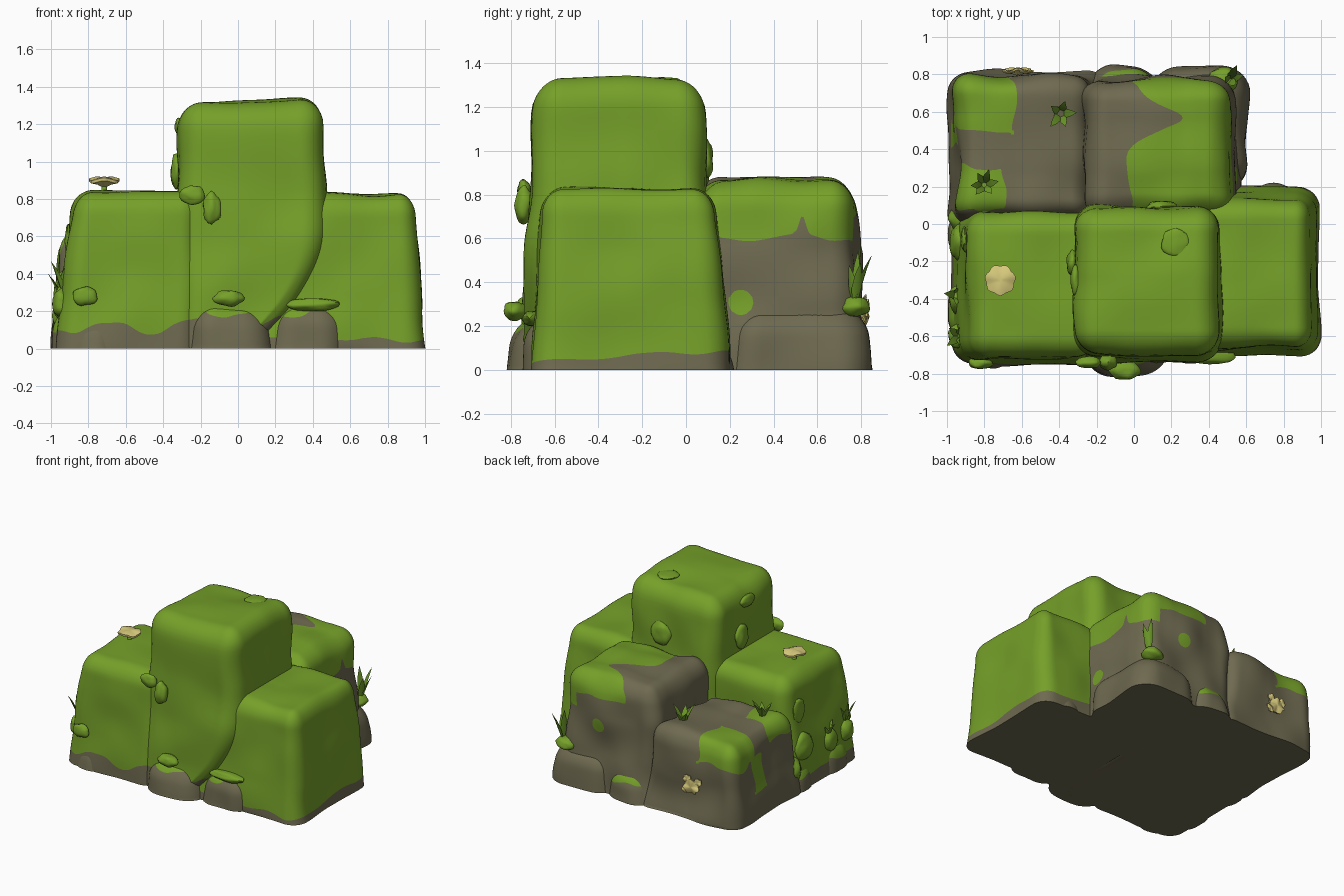
import bpy, bmesh, math, random
from mathutils import Vector, Matrix, noise

if "Cube" in bpy.data.objects:
    bpy.data.objects.remove(bpy.data.objects["Cube"])

random.seed(4)

def material(name, color):
    m = bpy.data.materials.new(name)
    m.diffuse_color = (*color, 1)
    m.use_nodes = True
    m.node_tree.nodes["Principled BSDF"].inputs["Base Color"].default_value = m.diffuse_color
    return m

STONE = material("stone", (0.156, 0.143, 0.080))
MOSS = material("moss", (0.178, 0.350, 0.022))
GRASS = material("grass", (0.150, 0.310, 0.022))
CREAM = material("cream_fungus", (0.680, 0.590, 0.200))

def split_border(bm, rule):
    """Cut the mesh along the line where the rule changes, for a clean colour edge."""
    new = []
    for e in [e for e in bm.edges if rule(e.verts[0].co) != rule(e.verts[1].co)]:
        a, b = e.verts
        start, lo, hi = rule(a.co), 0.0, 1.0
        for _ in range(7):
            mid = (lo + hi) / 2
            if rule(a.co.lerp(b.co, mid)) == start:
                lo = mid
            else:
                hi = mid
        new.append(bmesh.utils.edge_split(e, a, min(0.95, max(0.05, lo)))[1])
    if new:
        bmesh.ops.connect_verts(bm, verts=new)

def finish(bm, name, mats, rule=None):
    if rule:
        split_border(bm, rule)
    for f in bm.faces:
        f.smooth = True
        if rule:
            f.material_index = int(rule(f.calc_center_median()))
    me = bpy.data.meshes.new(name)
    bm.to_mesh(me)
    bm.free()
    for m in mats:
        me.materials.append(m)
    me.set_sharp_from_angle(angle=math.radians(50))
    ob = bpy.data.objects.new(name, me)
    bpy.context.collection.objects.link(ob)
    return ob

def wobble(p, scale=5, seed=0.0):
    return noise.noise(p * scale + Vector((seed, seed * 2, 7)))

def rock(name, base, top, height, r, rule, cuts=36, rough=0.02, bend=None):
    """Rounded block whose footprint blends from base to top (x0, x1, y0, y1)."""
    bm = bmesh.new()
    bmesh.ops.create_cube(bm, size=2)
    bmesh.ops.subdivide_edges(bm, edges=bm.edges[:], cuts=cuts, use_grid_fill=True)
    half = Vector(((base[1] - base[0]) / 2, (base[3] - base[2]) / 2, (height + r) / 2))
    for v in bm.verts:
        q = Vector(a * b for a, b in zip(v.co, half))
        core = Vector(max(r - h, min(h - r, a)) for a, h in zip(q, half))
        n = (q - core).normalized()
        q = core + n * r
        z = q.z + half.z - r * 0.85
        t = max(0, z) / height
        rect = [a + (b - a) * t for a, b in zip(base, top)]
        u, w = (q.x / half.x + 1) / 2, (q.y / half.y + 1) / 2
        p = Vector((rect[0] + u * (rect[1] - rect[0]), rect[2] + w * (rect[3] - rect[2]), z - 0.15 * r))
        if bend:
            p = bend(p)
        p += n * rough * (wobble(p, 3.5) - 0.2)
        p.z = max(p.z, 0)
        v.co = p
    return finish(bm, name, [STONE, MOSS], rule)

# Moss rules: true where moss covers the stone
def fringe(p):
    edge = 0.12 + 0.04 * math.sin(p.x * 14 - 1.5) + 0.05 * wobble(p, 6)
    return p.z > edge

def right_fringe(p):
    return p.z > 0.08 + 0.045 * p.y + 0.03 * wobble(p, 5)

def within(p, lo, hi):
    return all(a < b < c for a, b, c in zip(lo, p, hi))

def back_left_rule(p):
    q = p + Vector((wobble(p, 6), wobble(p, 6, 3), wobble(p, 6, 5))) * 0.06
    return (within(q, (-1.1, 0.5, 0.44), (-0.64, 0.9, 1)) or
            within(q, (-1.1, 0.06, 0.5), (-0.7, 0.31, 1)) or
            within(q, (-1.1, 0.42, 0.2), (-0.9, 0.56, 0.44)))

def back_rule(p):
    line = 0.28 * math.exp(-((p.y - 0.57) / 0.1) ** 2) - 0.02 + 0.05 * wobble(p, 6)
    spike = 0.09 * math.exp(-((p.y - 0.53) / 0.02) ** 2)
    low = 0.60 + 0.08 * wobble(p, 4) + spike + 0.1 * min(1, max(0, (p.y - 0.7) / 0.06)) * (p.x < 0.4)
    spot = (p - Vector((0.56, 0.25, 0.31))).length < 0.06 or (p - Vector((0.2, 0.8, 0.5))).length < 0.055
    return spot or (p.x > line and p.z > low)

def tuck(p):
    # lower right of the tall block curls inward, top tilts up to the right
    if p.z < 0.65 and p.x > 0:
        p.x -= 0.42 * ((0.65 - p.z) / 0.65) ** 2 * min(1, p.x / 0.4)
    p.z += 0.03 * p.x * p.z
    return p

# Main blocks
rock("tall_block", (-0.34, 0.50, -0.76, 0.14), (-0.32, 0.45, -0.69, 0.08), 1.32, 0.14, fringe, 38, 0.025, bend=tuck)
rock("right_block", (0.05, 1.00, -0.71, 0.21), (0.25, 0.945, -0.66, 0.13), 0.83, 0.12, right_fringe)
rock("left_block", (-0.98, -0.20, -0.76, 0.08), (-0.88, -0.20, -0.71, 0.06), 0.845, 0.12, fringe)
rock("back_left_block", (-1.00, -0.15, -0.05, 0.82), (-0.95, -0.24, 0.04, 0.785), 0.62, 0.11, back_left_rule, 38, 0.04)
rock("back_block", (-0.30, 0.58, -0.10, 0.81), (-0.26, 0.51, 0.05, 0.77), 0.88, 0.14, back_rule, 38, 0.04)

# Low rocks round the foot
def capped(z):
    return lambda p: p.z > z + 0.05 * wobble(p, 7)

for name, base, h, z in [
        ("back_foot_rock", (0.08, 0.62, 0.18, 0.85), 0.30, 9),
        ("back_foot_pebble", (-0.25, 0.15, 0.55, 0.85), 0.24, 0.14),
        ("front_foot_rock", (0.16, 0.58, -0.76, -0.40), 0.26, 0.18),
        ("front_middle_rock", (-0.28, 0.18, -0.82, -0.40), 0.25, 0.19),
        ("front_left_rock", (-0.95, -0.62, -0.775, -0.40), 0.22, 0.14),
        ("left_foot_rock", (-1.0, -0.65, -0.65, -0.28), 0.24, 0.1),
        ("left_foot_pebble", (-1.0, -0.65, -0.22, 0.1), 0.22, 0.1),
        ("right_back_pebble", (0.60, 0.86, -0.1, 0.23), 0.15, 9)]:
    top = (base[0] + 0.03, base[1] - 0.03, base[2] + 0.03, base[3] - 0.03)
    rock(name, base, top, h, 0.15, capped(z), 20, 0.03)

# Moss clumps: centre and radii
for i, (c, s) in enumerate([
        ((-0.24, -0.74, 0.82), (0.07, 0.03, 0.05)), ((-0.14, -0.74, 0.75), (0.05, 0.04, 0.085)),
        ((-0.05, -0.78, 0.27), (0.08, 0.055, 0.045)), ((-0.82, -0.745, 0.28), (0.07, 0.03, 0.05)),
        ((-0.93, -0.10, 0.30), (0.055, 0.10, 0.11)), ((-0.905, -0.08, 0.58), (0.02, 0.07, 0.09)),
        ((-0.94, -0.40, 0.24), (0.05, 0.08, 0.09)), ((-0.94, -0.60, 0.24), (0.05, 0.07, 0.08)),
        ((-0.33, -0.21, 0.95), (0.03, 0.07, 0.09)), ((-0.31, -0.30, 1.19), (0.03, 0.08, 0.045)),
        ((0.22, -0.10, 1.32), (0.07, 0.08, 0.016)), ((0.15, 0.095, 0.96), (0.08, 0.03, 0.09)),
        ((0.48, 0.77, 0.29), (0.08, 0.07, 0.045)), ((-0.93, 0.03, 0.17), (0.06, 0.07, 0.09)),
        ((0.40, -0.70, 0.235), (0.15, 0.05, 0.035))]):
    bm = bmesh.new()
    bmesh.ops.create_icosphere(bm, subdivisions=3, radius=1)
    for v in bm.verts:
        k = 1 + 0.2 * noise.noise(v.co * 1.5 + Vector((i, 0, 0)))
        v.co = Vector(a + b * d * k for a, b, d in zip(c, v.co, s))
    finish(bm, f"moss_clump_{i + 1}", [MOSS])

# Grass tufts: bent three-sided blades fanning round a lean direction
def tuft(name, at, lean, count, length, spread=0.6):
    bm = bmesh.new()
    at, lean = Vector(at), Vector(lean)
    for i in range(count):
        a = math.tau * i / count + random.uniform(-0.3, 0.3)
        out = Vector((math.cos(a), math.sin(a), 0)) * spread + lean
        side = Vector((-out.y, out.x, 0)).normalized()
        L = length * random.uniform(0.75, 1.1)
        rings = []
        for t, w in ((0, 0.012), (0.35, 0.024), (0.7, 0.016), (1, 0.001)):
            p = at + (out * (t * 0.7 + 0.3 * t * t) + Vector((0, 0, t - 0.25 * t * t))) * L
            rings.append([bm.verts.new(p + d) for d in (side * w, -side * w, out.normalized() * w * 0.7)])
        for lo, hi in zip(rings, rings[1:]):
            for j in range(3):
                k = (j + 1) % 3
                bm.faces.new((lo[j], lo[k], hi[k], hi[j]))
    bmesh.ops.recalc_face_normals(bm, faces=bm.faces[:])
    finish(bm, name, [GRASS])

tuft("grass_left", (-0.93, -0.6, 0.29), (-0.15, 0, 0.2), 5, 0.18, 0.35)
tuft("grass_left_rear", (-0.94, -0.38, 0.27), (-0.15, 0, 0.1), 4, 0.14, 0.35)
tuft("grass_back_right", (0.51, 0.77, 0.30), (0.15, 0.1, 0.25), 4, 0.23, 0.25)
tuft("grass_back_top", (-0.39, 0.59, 0.59), (0, 0, 0.1), 5, 0.17, 0.5)
tuft("grass_back_left_top", (-0.80, 0.21, 0.60), (0, 0, 0.1), 6, 0.16, 0.5)

# Lathe with a wavy rim for the fungus caps and stem
def lathe(name, profile, mat, matrix, wave):
    bm = bmesh.new()
    n = 28
    rings = []
    for r, z in profile:
        rings.append([bm.verts.new(((r * (1 + wave * math.sin(7 * a))) * math.cos(a),
                                    (r * (1 + wave * math.sin(7 * a))) * math.sin(a),
                                    z + 1.5 * r * wave * math.sin(3 * a)))
                      for a in (math.tau * i / n for i in range(n))])
    for lo, hi in zip(rings, rings[1:]):
        for j in range(n):
            bm.faces.new((lo[j], lo[(j + 1) % n], hi[(j + 1) % n], hi[j]))
    bm.faces.new(rings[-1])
    bm.faces.new(rings[0][::-1])
    bm.transform(matrix)
    finish(bm, name, [mat])

cap = [(0.013, 0.03), (0.04, 0.045), (0.078, 0.055), (0.08, 0.07), (0.05, 0.08), (0.015, 0.082)]
spot = Matrix.Translation((-0.715, -0.3, 0.835))
lathe("fungus_stem", [(0.04, -0.01), (0.016, 0.012), (0.013, 0.045)], GRASS, spot, 0)
lathe("fungus_cap", cap, CREAM, spot, 0.06)
lathe("wall_fungus", cap, CREAM, Matrix.Translation((-0.62, 0.775, 0.26)) @
      Matrix.Rotation(-math.pi / 2, 4, 'X') @ Matrix.Diagonal((0.8, 0.7, 0.7, 1)), 0.12)
for i, (dx, dz) in enumerate(((-0.05, 0.04), (0.04, 0.05), (0.05, -0.03))):
    lathe(f"small_wall_fungus_{i + 1}", cap, CREAM, Matrix.Translation((-0.62 + dx, 0.79, 0.26 + dz)) @
          Matrix.Rotation(-math.pi / 2, 4, 'X') @ Matrix.Scale(0.4, 4), 0.1)
